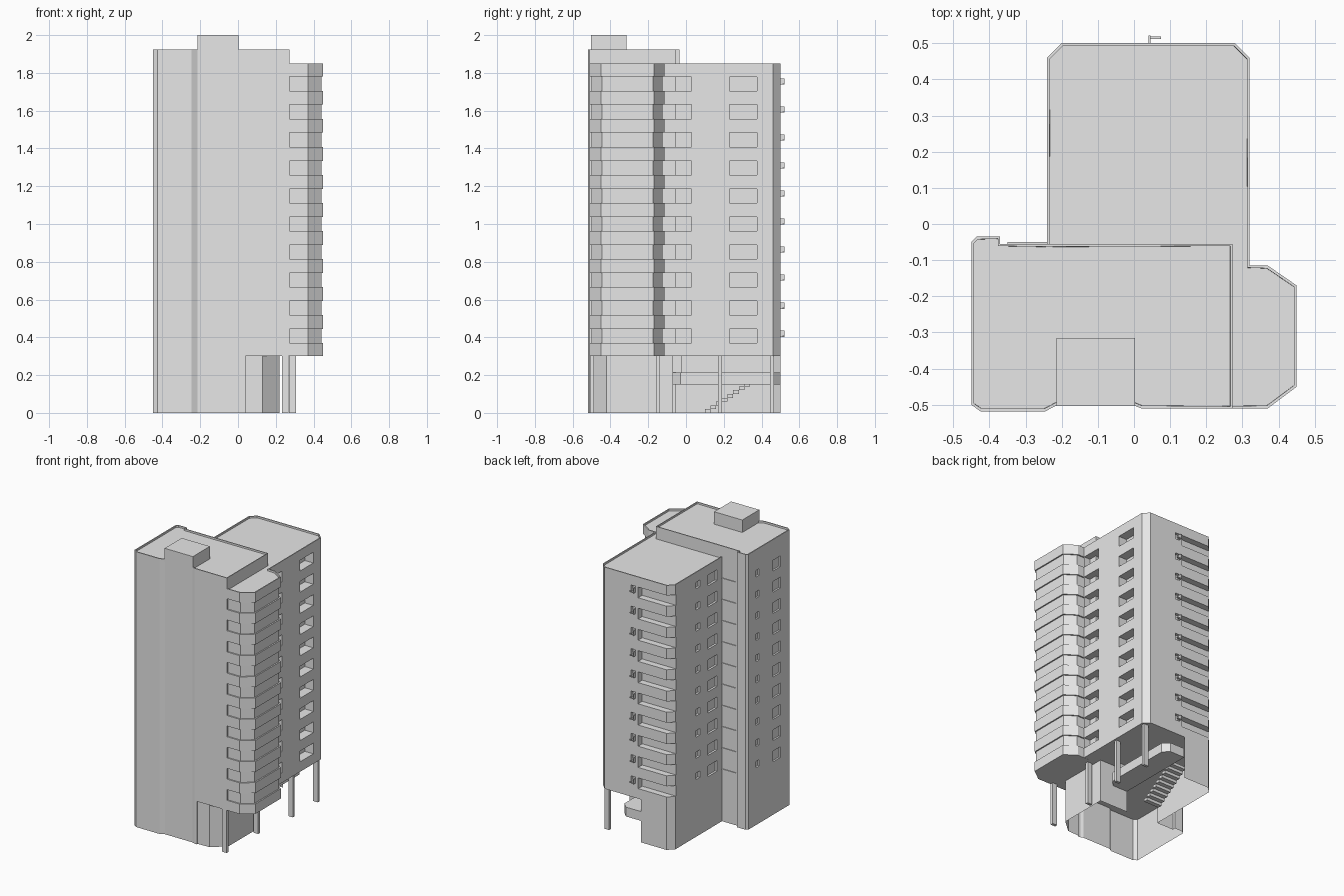
import bpy
import bmesh

old = bpy.data.objects.get("Cube")
if old:
    bpy.data.objects.remove(old)

# One pale concrete colour for the whole building
concrete = bpy.data.materials.new("pale_concrete")
concrete.use_nodes = True
concrete.diffuse_color = (0.8, 0.8, 0.8, 1)
concrete.node_tree.nodes["Principled BSDF"].inputs["Base Color"].default_value = (0.8, 0.8, 0.8, 1)

BASE, FLOOR, STOREYS = 0.30, 0.1483, 10
WING_TOP, TOWER_TOP = 1.85, 1.925
sills = [0.37 + FLOOR * i for i in range(STOREYS)]
OPEN = 0.075


def finish(name, bm):
    mesh = bpy.data.meshes.new(name)
    bm.to_mesh(mesh)
    bm.free()
    mesh.materials.append(concrete)
    ob = bpy.data.objects.new(name, mesh)
    bpy.context.collection.objects.link(ob)
    return ob


def add_prism(bm, outline, z0, z1, rim=0.0):
    """Extrude an outline; a rim sinks the roof inside a thin parapet."""
    low = [bm.verts.new((x, y, z0)) for x, y in outline]
    high = [bm.verts.new((x, y, z1)) for x, y in outline]
    n = len(outline)
    faces = [bm.faces.new(low[::-1])]
    top = bm.faces.new(high)
    for i in range(n):
        j = (i + 1) % n
        faces.append(bm.faces.new((low[i], low[j], high[j], high[i])))
    bmesh.ops.recalc_face_normals(bm, faces=faces + [top])
    if rim:
        bmesh.ops.inset_region(bm, faces=[top], thickness=rim)
        inner = bmesh.ops.inset_region(bm, faces=[top], thickness=0.0005)
        bmesh.ops.translate(bm, verts=top.verts, vec=(0, 0, -0.012))


def add_box(bm, x, y, z):
    add_prism(bm, [(x[0], y[0]), (x[1], y[0]), (x[1], y[1]), (x[0], y[1])], z[0], z[1])


def prism(name, outline, z0, z1, rim=0.0):
    bm = bmesh.new()
    add_prism(bm, outline, z0, z1, rim)
    return finish(name, bm)


def boxes(name, items):
    bm = bmesh.new()
    for item in items:
        add_box(bm, *item)
    return finish(name, bm)


def cut(ob, items):
    cutter = boxes("window_cutter", items)
    cutter.hide_render = True
    mod = ob.modifiers.new("windows", 'BOOLEAN')
    mod.operation = 'DIFFERENCE'
    mod.solver = 'EXACT'
    mod.object = cutter
    bpy.context.view_layer.objects.active = ob
    bpy.ops.object.modifier_apply(modifier=mod.name)
    bpy.data.objects.remove(cutter)


# Front tower
tower_front = [(-0.45, -0.5), (-0.425, -0.518), (-0.245, -0.518), (-0.215, -0.502),
               (0.0, -0.502), (0.02, -0.51)]
tower_back = [(-0.24, -0.055), (-0.37, -0.055), (-0.37, -0.035), (-0.435, -0.035), (-0.45, -0.05)]
tower = prism("tower", tower_front + [(0.272, -0.51), (0.272, -0.055)] + tower_back,
              BASE, TOWER_TOP, 0.008)
tower_windows = []
for z in sills:
    tower_windows += [((-0.5, -0.438), (-0.4, -0.32), (z, z + OPEN)),
                      ((-0.5, -0.438), (-0.165, -0.13), (z + 0.03, z + OPEN))]
cut(tower, tower_windows)
boxes("roof_housing", [((-0.215, 0.003), (-0.503, -0.315), (TOWER_TOP - 0.02, 2.0))])
boxes("floor_ledges", [((-0.35, -0.235), (-0.06, -0.05), (z - 0.01, z - 0.002)) for z in sills])

# Rear wing
wing_back = [(0.32, 0.46), (0.28, 0.5), (-0.2, 0.5), (-0.24, 0.46)]
wing = prism("rear_wing", [(-0.24, -0.1), (0.32, -0.1 - 0.015)] + wing_back, BASE, WING_TOP - 0.07)
wing_windows = []
for z in sills:
    tall = (z, min(z + OPEN, WING_TOP - 0.0705))
    wing_windows += [((0.255, 0.4), (-0.113, 0.03), tall),
                     ((0.255, 0.4), (0.23, 0.375), tall),
                     ((-0.3, -0.225), (0.0, 0.1), tall),
                     ((-0.3, -0.225), (0.19, 0.23), (z + 0.03, tall[1])),
                     ((-0.3, 0.02), (0.455, 0.6), tall),
                     ((0.04, 0.075), (0.48, 0.6), (z + 0.03, tall[1]))]
cut(wing, wing_windows)
boxes("open_casements", [((0.04, 0.046), (0.49, 0.522), (z + 0.033, z + 0.066)) for z in sills]
      + [((0.046, 0.075), (0.512, 0.518), (z + 0.033, z + 0.04)) for z in sills])

# Balcony bay: recessed glazing between projecting parapets
def bay(d):
    return [(0.2, -0.51 + d), (0.37, -0.51 + d), (0.45 - d, -0.45 + d / 2),
            (0.45 - d, -0.17 - d / 2), (0.37, -0.115 - d), (0.2, -0.115 - d)]


prism("bay_glazing", bay(0.009), BASE + 0.005, WING_TOP - 0.05)
bm = bmesh.new()
for i in range(STOREYS):
    bottom = BASE if i == 0 else sills[i - 1] + OPEN
    add_prism(bm, bay(0), bottom, sills[i])
finish("bay_parapets", bm)

# Shared roof of the wing and the bay
prism("wing_roof", bay(0)[:5] + [(0.32, -0.115)] + wing_back + [(-0.24, -0.1), (0.2, -0.1)],
      WING_TOP - 0.07, WING_TOP, 0.008)

# Open-bottomed ground floor walls
wall_path = ([(0.0, 0.5)] + wing_back[2:] + tower_back + tower_front
             + [(0.04, -0.51), (0.04, -0.502), (0.13, -0.498), (0.22, -0.42), (0.22, -0.07), (0.0, -0.07)])
bm = bmesh.new()
pairs = [(bm.verts.new((x, y, 0)), bm.verts.new((x, y, BASE))) for x, y in wall_path]
for a, b in zip(pairs, pairs[1:]):
    bm.faces.new((a[0], a[1], b[1], b[0]))
finish("ground_floor_walls", bm)

# Pillars under the overhang
boxes("pillars", [((x - 0.018, x + 0.018), (y - 0.01, y + 0.01), (0, BASE + 0.01))
                  for x, y in [(0.25, -0.498), (0.25, -0.15), (0.288, 0.18), (0.288, 0.455)]])

# Raised entrance landing with steps
prism("entrance_landing", [(0.0, -0.095), (0.09, -0.095), (0.155, -0.03), (0.155, 0.46),
                           (0.115, 0.499), (0.0, 0.499)], 0.15, 0.215)
boxes("landing_wall", [((0.0, 0.1), (-0.08, -0.02), (0.21, BASE))])
boxes("entrance_steps", [((-0.12, 0.0), (0.1 + 0.03 * i, 0.13 + 0.03 * i), (0.02 * i, 0.02 * i + 0.02))
                         for i in range(9)])
